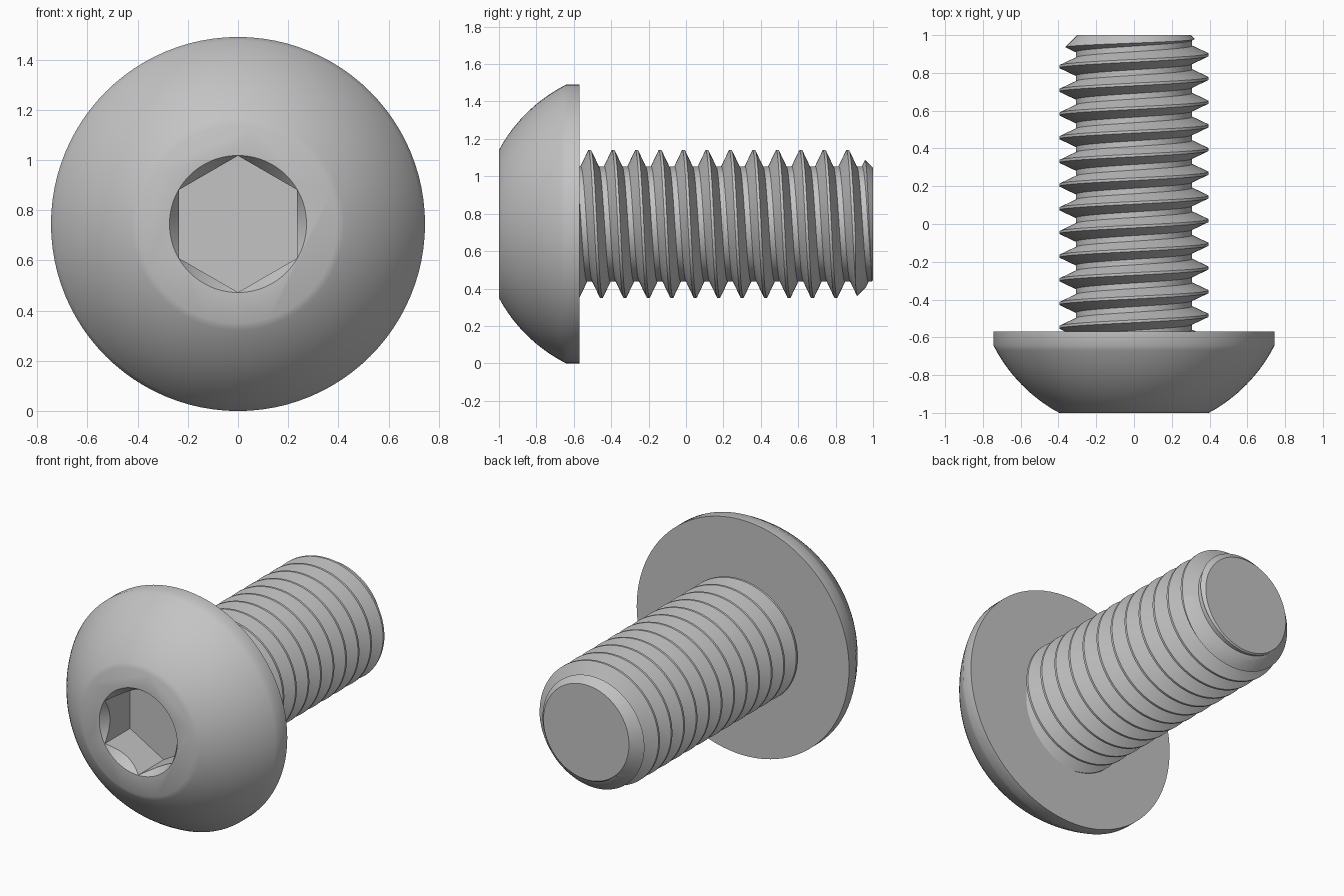
import bpy, bmesh, math

if "Cube" in bpy.data.objects:
    bpy.data.objects.remove(bpy.data.objects["Cube"])

AXIS_Z = 0.745      # height of the bolt axis, which runs along y
SEG = 96
PITCH = 0.1254

steel = bpy.data.materials.new("steel_grey")
steel.diffuse_color = (0.55, 0.55, 0.55, 1)
steel.use_nodes = True
steel.node_tree.nodes["Principled BSDF"].inputs["Base Color"].default_value = steel.diffuse_color


def ring_point(r, y, a):
    return (r * math.sin(a), y, AXIS_Z + r * math.cos(a))


def finish(name, bm):
    bmesh.ops.recalc_face_normals(bm, faces=bm.faces)
    mesh = bpy.data.meshes.new(name)
    bm.to_mesh(mesh)
    bm.free()
    mesh.materials.append(steel)
    obj = bpy.data.objects.new(name, mesh)
    bpy.context.collection.objects.link(obj)
    return obj


def lathe(name, profile, seg=SEG):
    """Solid of revolution about the bolt axis from (radius, y) rings, flat caps."""
    bm = bmesh.new()
    rings = [[bm.verts.new(ring_point(r, y, 2 * math.pi * i / seg)) for i in range(seg)]
             for r, y in profile]
    for a, b in zip(rings, rings[1:]):
        for i in range(seg):
            k = (i + 1) % seg
            bm.faces.new((a[i], a[k], b[k], b[i]))
    bm.faces.new(rings[0])
    bm.faces.new(rings[-1])
    return finish(name, bm)


def boolean(obj, cutter, operation):
    mod = obj.modifiers.new("cut", 'BOOLEAN')
    mod.operation = operation
    mod.solver = 'EXACT'
    mod.object = cutter
    bpy.context.view_layer.objects.active = obj
    bpy.ops.object.modifier_apply(modifier=mod.name)
    bpy.data.objects.remove(cutter)


def smooth(obj):
    bpy.ops.object.select_all(action='DESELECT')
    obj.select_set(True)
    bpy.context.view_layer.objects.active = obj
    bpy.ops.object.shade_smooth_by_angle(angle=math.radians(30))


# Button head: spherical dome, short rim, flat underside
CENTRE, R = -0.266, 0.834
a0, a1 = math.asin(0.395 / R), math.asin(0.745 / R)
dome = []
for i in range(17):
    a = a0 + (a1 - a0) * i / 16
    dome.append((R * math.sin(a), CENTRE - R * math.cos(a)))
dome[0] = (0.395, -1.0)
head = lathe("button_head", dome + [(0.745, -0.57)])

# Hex socket with a conical lead-in
boolean(head, lathe("hex_cutter", [(0.272, -1.1), (0.272, -0.745)], 6), 'DIFFERENCE')
boolean(head, lathe("cone_cutter", [(0.308, -1.05), (0.203, -0.90)]), 'DIFFERENCE')
smooth(head)

# Threaded shank: right-hand helical strip of crest, flank, root, flank
TURNS = 16
START = -0.515 - 2 * PITCH
section = [(0.395, -0.007), (0.395, 0.007), (0.308, 0.048), (0.308, 0.0774)]
bm = bmesh.new()
rows = []
for i in range(SEG * TURNS + 1):
    a = 2 * math.pi * i / SEG
    rows.append([bm.verts.new(ring_point(r, START + u + PITCH * i / SEG, a))
                 for r, u in section])
last = len(rows) - 1 - SEG
for i in range(last):
    p = rows[i] + [rows[i + SEG][0]]
    q = rows[i + 1] + [rows[i + 1 + SEG][0]]
    for j in range(4):
        bm.faces.new((p[j], q[j], q[j + 1], p[j + 1]))
# Only the first vertex of each row is used in the final turn
for row in rows[last + 1:]:
    for v in row[1:]:
        bm.verts.remove(v)
# Fan caps at both ends
for s in (0, last):
    loop = [rows[s + i][0] for i in range(SEG + 1)] + rows[s][:0:-1]
    mid = bm.verts.new((0, sum(v.co.y for v in loop) / len(loop), AXIS_Z))
    for i, v in enumerate(loop):
        bm.faces.new((v, loop[(i + 1) % len(loop)], mid))
shank = finish("threaded_shank", bm)

# Trim to length with a chamfered tip
trim = lathe("trim", [(0.5, -0.58), (0.5, 0.80), (0.30, 1.0)])
boolean(shank, trim, 'INTERSECT')
smooth(shank)
